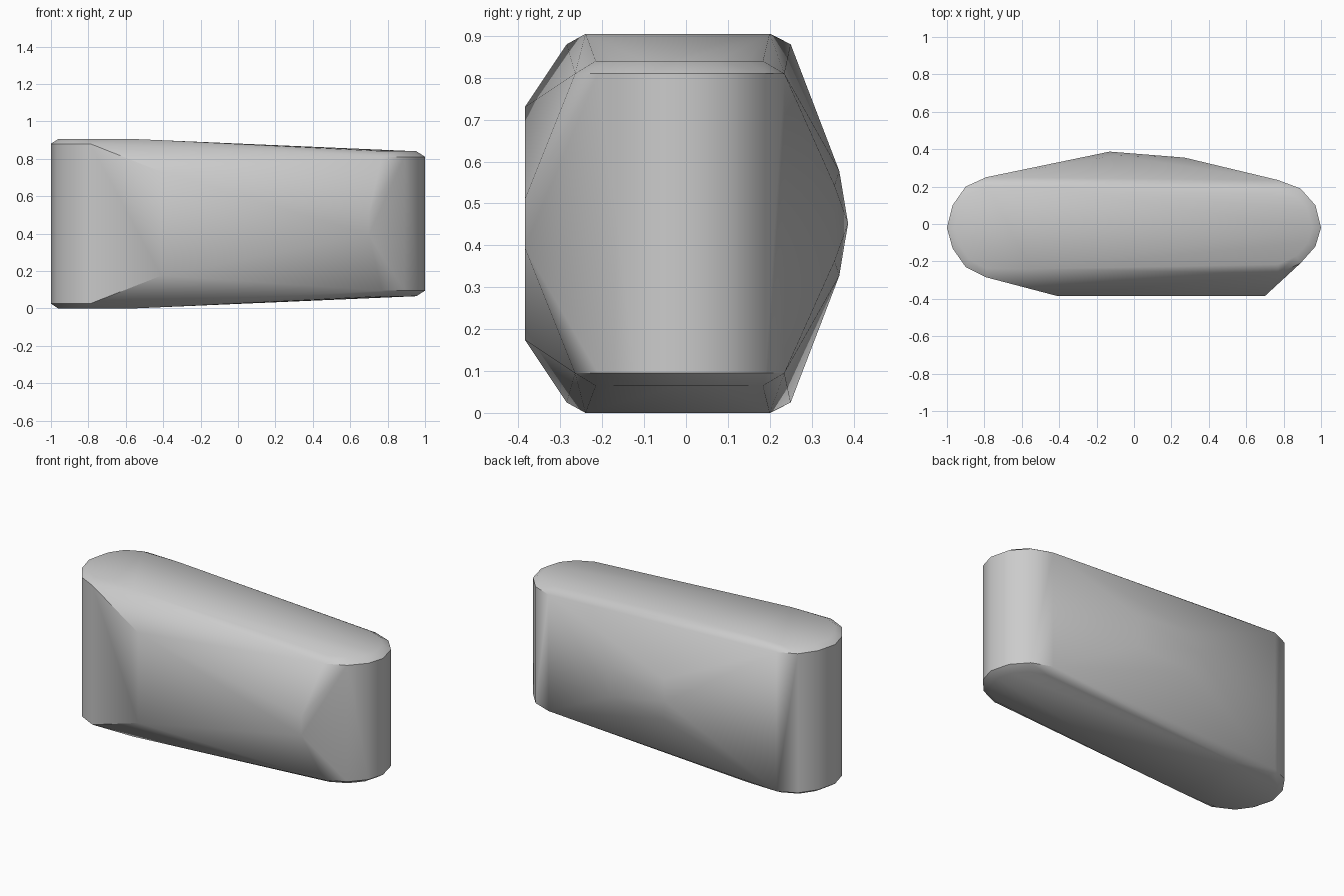
import bpy, bmesh, math

cube = bpy.data.objects.get("Cube")
if cube:
    bpy.data.objects.remove(cube, do_unlink=True)

MID = 0.4525  # height of the mirror plane

mat = bpy.data.materials.new("plain grey")
mat.use_nodes = True
grey = (0.6, 0.6, 0.6, 1)
mat.diffuse_color = grey
mat.node_tree.nodes["Principled BSDF"].inputs["Base Color"].default_value = grey

bm = bmesh.new()


def pair(x, y, half):
    """Two points mirrored above and below the middle plane."""
    for s in ((1, -1) if half else (1,)):
        bm.verts.new((x, y, MID + s * half))


def rounded_end(cx, outline, wall_half, cap_half, inset):
    """Upright rounded end with a chamfered rim."""
    for x, y in outline:
        pair(x, y, wall_half)
        pair(cx + (x - cx) * inset, -0.02 + (y + 0.02) * inset, cap_half)


# Rounded ends: the tall one and the shorter one
rounded_end(-0.79, [(-0.79, 0.25), (-0.9, 0.2), (-0.97, 0.1), (-1, -0.02),
                    (-0.97, -0.13), (-0.9, -0.23), (-0.79, -0.285)], 0.4275, 0.4525, 0.82)
rounded_end(0.77, [(0.77, 0.235), (0.89, 0.19), (0.97, 0.1), (1, -0.02),
                   (0.97, -0.12), (0.89, -0.21), (0.77, -0.265)], 0.3575, 0.3875, 0.8)

# Where the caps start to slope
pair(-0.55, 0.2, 0.4525)
pair(-0.55, -0.24, 0.4525)

# Flat tapered front panel
pair(-0.41, -0.385, 0.2775)
pair(0.7, -0.385, 0.0575)

# Faceted bulge on the back
pair(-0.13, 0.387, 0)
pair(-0.1, 0.366, 0.125)
pair(0.27, 0.355, 0.09)

# Skin the points
hull = bmesh.ops.convex_hull(bm, input=bm.verts[:])
loose = {v for v in hull["geom_interior"] + hull["geom_unused"]
         if isinstance(v, bmesh.types.BMVert) and not v.link_faces}
bmesh.ops.delete(bm, geom=list(loose), context="VERTS")
bmesh.ops.dissolve_limit(bm, angle_limit=math.radians(0.5), verts=bm.verts[:], edges=bm.edges[:])
bmesh.ops.recalc_face_normals(bm, faces=bm.faces[:])

mesh = bpy.data.meshes.new("body")
bm.to_mesh(mesh)
bm.free()
mesh.materials.append(mat)
body = bpy.data.objects.new("body", mesh)
bpy.context.collection.objects.link(body)
bpy.context.view_layer.objects.active = body
body.select_set(True)
bpy.ops.object.shade_smooth_by_angle(angle=math.radians(38))
